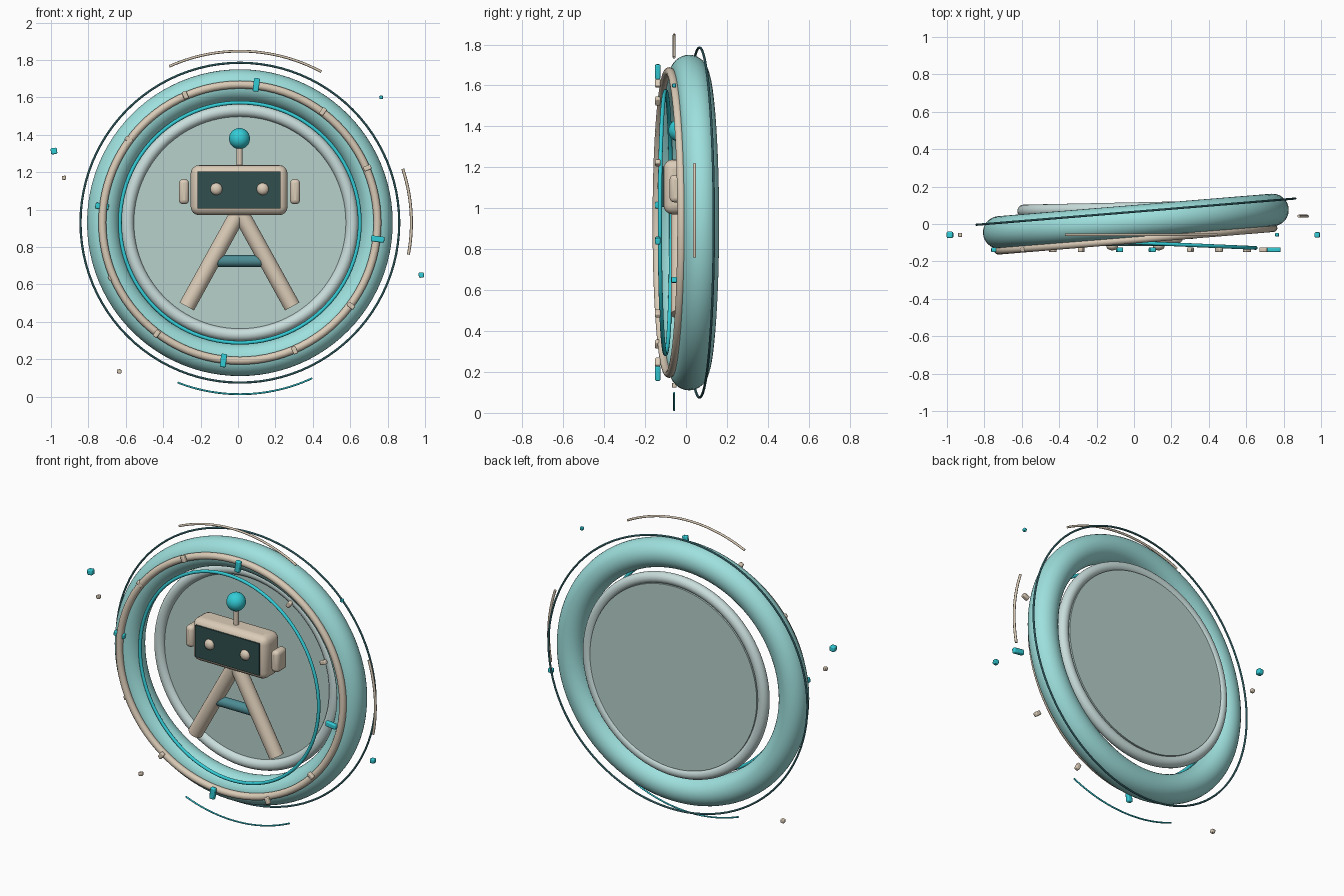
import bpy, bmesh, math
from mathutils import Vector, Matrix

if "Cube" in bpy.data.objects:
    bpy.data.objects.remove(bpy.data.objects["Cube"])

CX, CZ = 0.01, 0.93          # shared centre of all the rings


def material(name, rgb):
    lin = [c / 12.92 if c <= 0.04045 else ((c + 0.055) / 1.055) ** 2.4 for c in rgb]
    m = bpy.data.materials.new(name)
    m.diffuse_color = (*lin, 1)
    m.use_nodes = True
    m.node_tree.nodes["Principled BSDF"].inputs["Base Color"].default_value = m.diffuse_color
    return m


AQUA = material("pale aqua", (0.62, 0.88, 0.87))
TAN = material("warm tan", (0.86, 0.80, 0.72))
CYAN = material("bright cyan", (0.20, 0.80, 0.84))
DARK = material("dark screen", (0.19, 0.31, 0.31))
STEEL = material("deep teal", (0.30, 0.55, 0.58))
GLASS = material("grey green", (0.72, 0.82, 0.80))
FROST = material("frost grey", (0.79, 0.87, 0.86))


def finish(name, mat, smooth=True):
    ob = bpy.context.object
    ob.name = name
    ob.data.materials.append(mat)
    if smooth:
        bpy.ops.object.shade_smooth_by_angle(angle=math.radians(35))
    return ob


def ring(name, mat, y, major, minor, tilt=0.0, sides=20):
    bpy.ops.mesh.primitive_torus_add(major_segments=96, minor_segments=sides,
                                     major_radius=major, minor_radius=minor)
    ob = finish(name, mat)
    ob.matrix_world = (Matrix.Translation((CX, y, CZ)) @ Matrix.Rotation(math.radians(tilt), 4, 'Z')
                       @ Matrix.Rotation(math.pi / 2, 4, 'X'))
    return ob


def rod(name, mat, a, b, radius, sides=24):
    a, b = Vector(a), Vector(b)
    bpy.ops.mesh.primitive_cylinder_add(vertices=sides, radius=radius, depth=(b - a).length,
                                        location=(a + b) / 2)
    bpy.context.object.rotation_euler = (b - a).to_track_quat('Z', 'Y').to_euler()
    return finish(name, mat)


def block(name, mat, loc, size, bevel=0.0, turn=0.0, segments=2):
    bpy.ops.mesh.primitive_cube_add(size=1)
    ob = bpy.context.object
    ob.data.transform(Matrix.Diagonal((*size, 1)))
    ob.location = loc
    ob.rotation_euler = (0, -turn, 0)
    if bevel:
        b = ob.modifiers.new("bevel", 'BEVEL')
        b.width, b.segments = bevel, segments
    return finish(name, mat, bevel > 0)


def ball(name, mat, loc, radius, flat=1.0):
    bpy.ops.mesh.primitive_uv_sphere_add(segments=32, ring_count=16, radius=radius, location=loc)
    bpy.context.object.scale = (1, flat, 1)
    return finish(name, mat)


def arc(name, mat, y, start, end, radius, thick):
    cu = bpy.data.curves.new(name, 'CURVE')
    cu.dimensions = '3D'
    cu.bevel_depth, cu.bevel_resolution, cu.use_fill_caps = thick, 2, True
    n = 28
    sp = cu.splines.new('POLY')
    sp.points.add(n)
    for i, p in enumerate(sp.points):
        t = math.radians(start + (end - start) * i / n)
        p.co = (CX + radius * math.cos(t), y, CZ + radius * math.sin(t), 1)
    cu.materials.append(mat)
    bpy.context.collection.objects.link(bpy.data.objects.new(name, cu))


# Tilted outer rings
ring("main_ring", AQUA, 0.015, 0.733, 0.087, 4.7, 32)
ring("outer_hoop", STEEL, 0.066, 0.855, 0.006, 4.7, 10)
ring("tan_hoop", TAN, -0.082, 0.738, 0.021, 4.7)
ring("cyan_hoop", CYAN, -0.10, 0.642, 0.010, -2.5, 12)

# Backing disc with its rim
ring("disc_rim", FROST, 0.082, 0.60, 0.034, 1.2)
bpy.ops.mesh.primitive_cylinder_add(vertices=96, radius=0.572, depth=0.035)
disc = finish("backing_disc", GLASS)
disc.matrix_world = (Matrix.Translation((CX, 0.095, CZ)) @ Matrix.Rotation(math.radians(1.2), 4, 'Z')
                     @ Matrix.Rotation(math.pi / 2, 4, 'X'))

# Dial markers, every third one long and cyan
for i in range(12):
    t = math.radians(83.2 - 30 * i)
    major = i % 3 == 0
    size = (0.072, 0.026, 0.032) if major else (0.042, 0.026, 0.026)
    block("long_marker" if major else "short_marker", CYAN if major else TAN,
          (CX + 0.742 * math.cos(t), -0.138, CZ + 0.742 * math.sin(t)), size, 0.006, t)

# Robot head
RY = -0.03
block("head", TAN, (0.006, RY, 1.104), (0.518, 0.16, 0.268), 0.045, 0, 4)
block("face_screen", DARK, (0.006, -0.112, 1.105), (0.444, 0.009, 0.2))
for s in (-1, 1):
    block("ear", TAN, (0.008 + s * 0.297, RY, 1.096), (0.054, 0.10, 0.134), 0.022, 0, 3)
    ball("eye", TAN, (0.008 + s * 0.124, -0.117, 1.11), 0.032, 0.75)
    # Splayed legs
    rod("leg", TAN, (0.008 + s * 0.004, RY, 0.985), (0.008 + s * 0.282, RY, 0.482), 0.044)
rod("antenna_stem", TAN, (0.008, RY, 1.22), (0.008, RY, 1.35), 0.016)
ball("antenna_ball", CYAN, (0.008, RY, 1.38), 0.056)
rod("leg_crossbar", STEEL, (-0.135, RY, 0.725), (0.151, RY, 0.725), 0.031)

# Floating arcs
arc("top_arc", TAN, -0.058, 61.6, 114.3, 0.917, 0.007)
arc("right_arc", TAN, 0.042, -10.7, 18.3, 0.917, 0.008)
arc("bottom_arc", CYAN, -0.058, 248.7, 295, 0.917, 0.005)

# Floating specks
for mat, x, z, size in ((CYAN, -0.984, 1.313, 0.034), (TAN, -0.93, 1.17, 0.022),
                        (CYAN, 0.765, 1.60, 0.019), (CYAN, 0.98, 0.65, 0.028),
                        (TAN, -0.635, 0.135, 0.023)):
    block("speck", mat, (x, -0.058, z), (size,) * 3, size * 0.2, 0.1)
